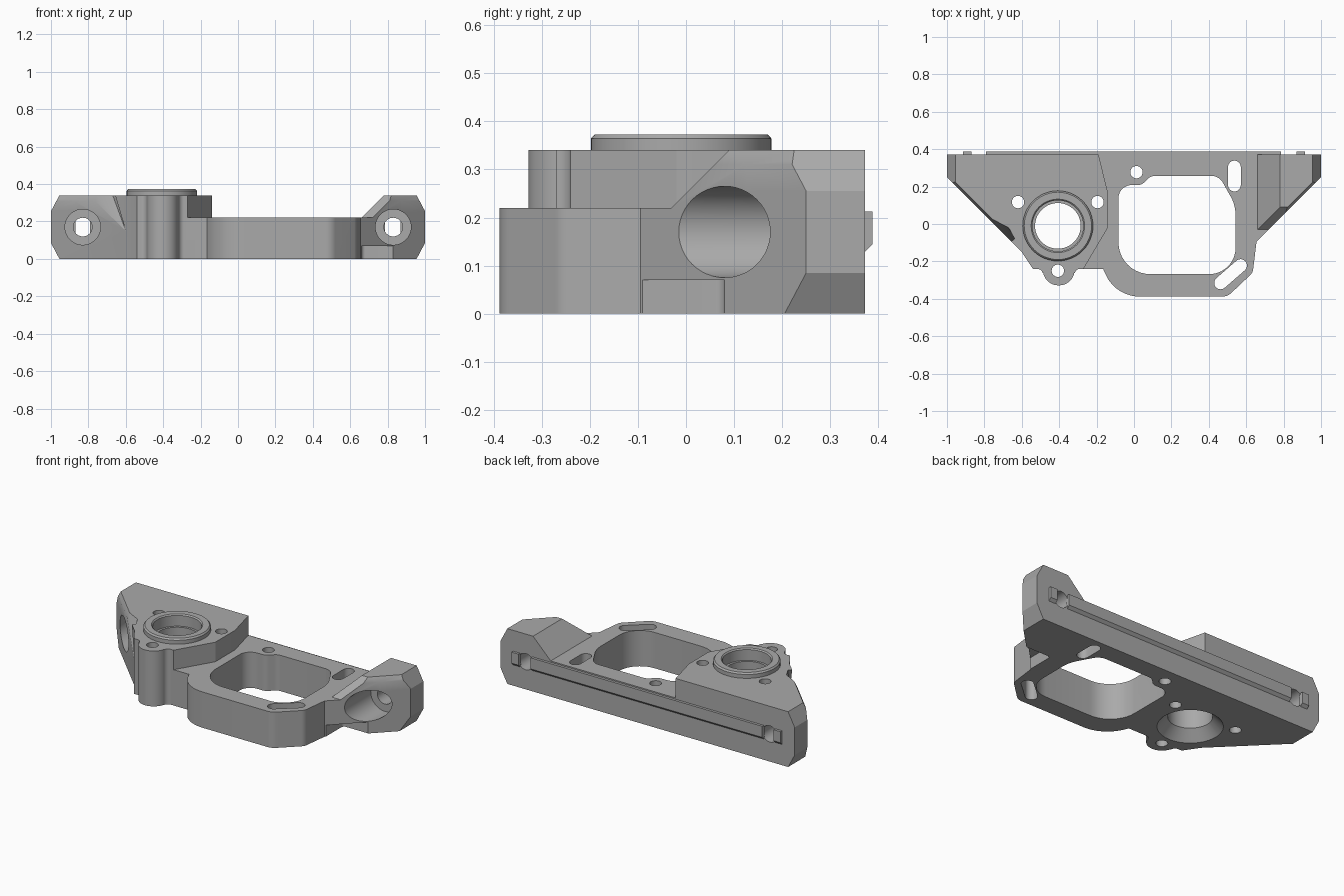
import bpy, bmesh
from math import pi, cos, sin, tan
from mathutils import Vector, Matrix

cube = bpy.data.objects.get("Cube")
if cube:
    bpy.data.objects.remove(cube, do_unlink=True)

grey = bpy.data.materials.new("plain grey")
grey.use_nodes = True
grey.diffuse_color = (0.4, 0.4, 0.4, 1)
grey.node_tree.nodes["Principled BSDF"].inputs["Base Color"].default_value = grey.diffuse_color


def finish(name, bm):
    bmesh.ops.recalc_face_normals(bm, faces=bm.faces)
    mesh = bpy.data.meshes.new(name)
    bm.to_mesh(mesh)
    bm.free()
    mesh.materials.append(grey)
    obj = bpy.data.objects.new(name, mesh)
    bpy.context.scene.collection.objects.link(obj)
    return obj


def rounded(corners, steps=10):
    """Turn (x, y, radius) corners into a filleted polygon."""
    out = []
    for i, (x, y, r) in enumerate(corners):
        p = Vector((x, y))
        if not r:
            out.append(p)
            continue
        a = (Vector(corners[i - 1][:2]) - p).normalized()
        b = (Vector(corners[(i + 1) % len(corners)][:2]) - p).normalized()
        half = a.angle(b) / 2
        centre = p + (a + b).normalized() * (r / sin(half))
        u = p + a * (r / tan(half)) - centre
        v = p + b * (r / tan(half)) - centre
        sweep = pi - 2 * half
        for k in range(steps + 1):
            t = k / steps
            out.append(centre + (u * sin((1 - t) * sweep) + v * sin(t * sweep)) / sin(sweep))
    return out


def prism(name, points, low, high):
    bm = bmesh.new()
    face = bm.faces.new([bm.verts.new((p[0], p[1], low)) for p in points])
    top = bmesh.ops.extrude_face_region(bm, geom=[face])["geom"]
    verts = [g for g in top if isinstance(g, bmesh.types.BMVert)]
    bmesh.ops.translate(bm, verts=verts, vec=(0, 0, high - low))
    return finish(name, bm)


def hull(name, points):
    bm = bmesh.new()
    bmesh.ops.convex_hull(bm, input=[bm.verts.new(p) for p in points])
    return finish(name, bm)


def cylinder(name, centre, r1, length, axis="z", r2=None):
    bm = bmesh.new()
    bmesh.ops.create_cone(bm, cap_ends=True, segments=48, radius1=r1,
                          radius2=r1 if r2 is None else r2, depth=length)
    if axis == "y":
        bmesh.ops.rotate(bm, verts=bm.verts, matrix=Matrix.Rotation(pi / 2, 3, "X"))
    bmesh.ops.translate(bm, verts=bm.verts, vec=centre)
    return finish(name, bm)


def slot(name, a, b, r):
    a, b = Vector(a), Vector(b)
    d = (b - a).normalized()
    base = Vector((-d.y, d.x))
    pts = []
    for centre, sign in ((a, 1), (b, -1)):
        for k in range(13):
            t = pi * k / 12
            pts.append(centre + sign * r * (base * cos(t) - d * sin(t)))
    return prism(name, pts, -0.1, 0.6)


# Bracket body: full outline with the front screw boss
body = prism("bracket_body", rounded([
    (-1, 0.372, 0), (-1, 0.25, 0), (-0.6, -0.15, 0), (-0.54, -0.24, 0),
    (-0.487, -0.24, 0.03), (-0.487, -0.328, 0.082), (-0.318, -0.328, 0.082),
    (-0.318, -0.24, 0.03), (-0.165, -0.24, 0), (-0.1, -0.388, 0.2),
    (0.5, -0.388, 0.07), (0.635, -0.26, 0.05), (0.655, -0.095, 0),
    (1, 0.25, 0), (1, 0.372, 0)]), 0, 0.34)

cuts = []
# Lowered deck between the two raised blocks
cuts.append(prism("deck_cut", [
    (-0.22, 0.5), (-0.19, 0.372), (-0.14, 0.17), (-0.14, -0.02), (-0.282, -0.26),
    (-0.282, -0.5), (0.66, -0.5), (0.66, 0.5)], 0.22, 0.5))
# Sloped inner and front sides of the right-hand raised block
cuts.append(hull("inner_slope_cut", [(x, y, z) for y in (-0.5, 0.5) for x, z in (
    (0.6, 0.22), (0.66, 0.22), (0.86, 0.42), (0.6, 0.42))]))
cuts.append(hull("front_slope_cut", [(x, y, z) for x in (0.62, 1.1) for y, z in (
    (-0.5, 0.22), (-0.03, 0.22), (0.17, 0.42), (-0.5, 0.42))]))
# Wedge blending the other wing into the body
cuts.append(hull("wedge_cut", [
    (-0.67, -0.02, 0.34), (-0.67, -0.02, 0.5), (-0.6, -0.15, 0.15),
    (-0.86, 0.08, 0.34), (-0.86, 0.08, 0.5), (-0.9, -0.3, 0.3)]))

for s in (-1, 1):
    # Chamfers on the wing ends and along the diagonal edges
    for z0, z1, z2 in ((0.255, 0.34, 0.425), (0.085, 0, -0.085)):
        cuts.append(hull("end_chamfer_cut", [(s * x, y, z) for y in (-0.2, 0.5) for x, z in (
            (1, z0), (0.955, z1), (0.91, z2), (1.1, z2), (1.1, z0))]))
    cuts.append(hull("edge_chamfer_cut", [(s * (y + d), y, z) for y in (0.01, 0.45) for d, z in (
        (0.757, 0.3), (0.73, 0.34), (0.69, 0.4), (0.85, 0.4), (0.85, 0.3))]))
    # Mounting bolt hole and counterbore
    cuts.append(cylinder("bolt_hole_cut", (s * 0.83, 0.2, 0.17), 0.05, 0.8, "y"))
    cuts.append(cylinder("counterbore_cut", (s * 0.83, -0.06, 0.17), 0.095, 0.6, "y"))

# Notch beneath the right-hand block
notch = rounded([(0.66, -0.2, 0), (0.95, -0.2, 0), (0.95, 0.08, 0), (0.66, 0.08, 0.02)])
cuts.append(prism("notch_cut", notch, -0.1, 0.07))

# Large motor opening
cuts.append(prism("opening_cut", rounded([
    (-0.083, 0.208, 0.07), (0.04, 0.208, 0.05), (0.09, 0.257, 0.05), (0.455, 0.257, 0.07),
    (0.543, 0.1, 0.2), (0.543, -0.268, 0.14), (-0.083, -0.268, 0.17)]), -0.1, 0.6))

# Screw holes and adjustment slots
for x, y in ((0.013, 0.277), (-0.62, 0.117), (-0.195, 0.117), (-0.407, -0.25)):
    cuts.append(cylinder("screw_hole_cut", (x, y, 0.2), 0.033, 0.8))
cuts.append(slot("rear_slot_cut", (0.537, 0.208), (0.537, 0.305), 0.034))
cuts.append(slot("front_slot_cut", (0.463, -0.315), (0.57, -0.222), 0.034))

# Bearing bore with upper seat and lower countersink
bx, by = -0.407, -0.01
cuts.append(cylinder("bore_cut", (bx, by, 0.2), 0.122, 0.8))
cuts.append(cylinder("seat_cut", (bx, by, 0.4), 0.136, 0.2))
cuts.append(cylinder("countersink_cut", (bx, by, 0.02), 0.2, 0.08, r2=0.122))

for cutter in cuts:
    mod = body.modifiers.new(cutter.name, "BOOLEAN")
    mod.operation = "DIFFERENCE"
    mod.solver = "EXACT"
    mod.object = cutter
    cutter.hide_render = True
final = bpy.data.meshes.new_from_object(body.evaluated_get(bpy.context.evaluated_depsgraph_get()))
body.modifiers.clear()
body.data = final
for cutter in cuts:
    bpy.data.objects.remove(cutter, do_unlink=True)

# Raised bearing collar
bm = bmesh.new()
profile = [(0.136, 0.335), (0.136, 0.366), (0.143, 0.373), (0.18, 0.373), (0.188, 0.364), (0.188, 0.335)]
ring = [bm.verts.new((r, 0, z)) for r, z in profile]
edges = [bm.edges.new((ring[i - 1], ring[i])) for i in range(len(ring))]
bmesh.ops.spin(bm, geom=ring + edges, cent=(0, 0, 0), axis=(0, 0, 1), angle=2 * pi,
               steps=48, use_merge=True)
bmesh.ops.remove_doubles(bm, verts=bm.verts, dist=0.0001)
bmesh.ops.translate(bm, verts=bm.verts, vec=(bx, by, 0))
collar = finish("bearing_collar", bm)


# Locating rail and end keys on the back
def key(name, x0, x1):
    return hull(name, [(x, y, z) for x in (x0, x1) for y, z in (
        (0.365, 0.128), (0.372, 0.128), (0.388, 0.144), (0.388, 0.212), (0.365, 0.212))])


key("back_rail", -0.79, 0.785)
key("back_key_right", -0.915, -0.868)
key("back_key_left", 0.868, 0.915)

# Smooth the round walls, keep the machined edges sharp
bpy.ops.object.select_all(action="DESELECT")
for obj in (body, collar):
    obj.select_set(True)
bpy.context.view_layer.objects.active = body
bpy.ops.object.shade_smooth_by_angle(angle=pi / 7)
